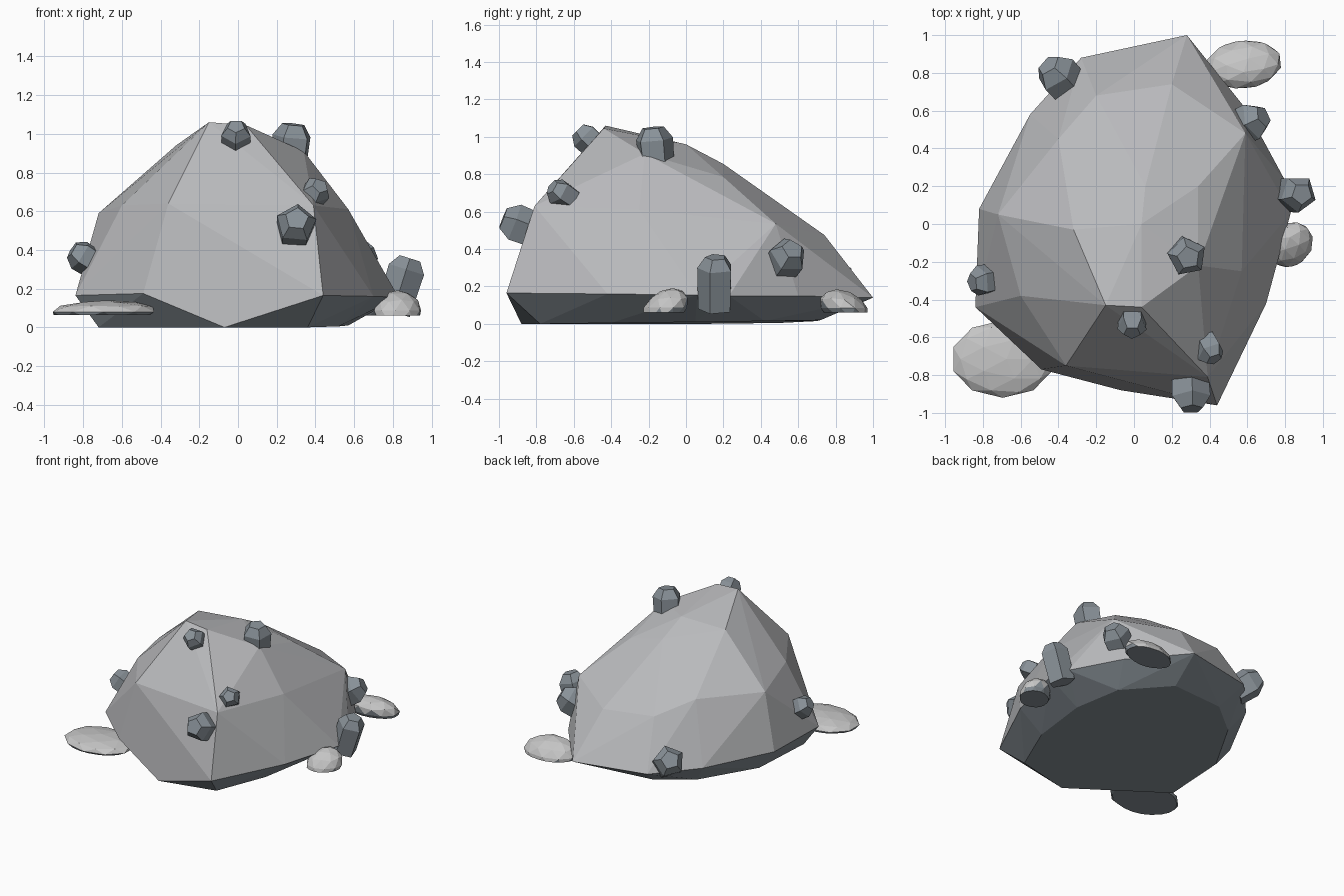
import bpy, bmesh, math
from mathutils import Vector, Matrix

if "Cube" in bpy.data.objects:
    bpy.data.objects.remove(bpy.data.objects["Cube"])


def material(name, rgb):
    m = bpy.data.materials.new(name)
    m.diffuse_color = (*rgb, 1)
    m.use_nodes = True
    m.node_tree.nodes["Principled BSDF"].inputs["Base Color"].default_value = m.diffuse_color
    return m


ROCK = material("rock grey", (0.485, 0.49, 0.505))
SLATE = material("slate blue grey", (0.25, 0.285, 0.315))
PALE = material("pale stone", (0.56, 0.56, 0.56))


def finish(bm, name, mat):
    """Make the object; faces that look downward are slate."""
    bmesh.ops.recalc_face_normals(bm, faces=bm.faces)
    bm.normal_update()
    for f in bm.faces:
        f.material_index = 1 if f.normal.z < -0.12 else 0
    me = bpy.data.meshes.new(name)
    bm.to_mesh(me)
    bm.free()
    me.materials.append(mat)
    me.materials.append(SLATE)
    ob = bpy.data.objects.new(name, me)
    bpy.context.collection.objects.link(ob)
    return ob


def hull(points, name, mat):
    bm = bmesh.new()
    for p in points:
        bm.verts.new(p)
    res = bmesh.ops.convex_hull(bm, input=bm.verts[:])
    junk = {g for g in res["geom_interior"] + res["geom_unused"]
            if isinstance(g, bmesh.types.BMVert)}
    bmesh.ops.delete(bm, geom=list(junk), context="VERTS")
    bmesh.ops.dissolve_limit(bm, angle_limit=math.radians(1.5),
                             verts=bm.verts[:], edges=bm.edges[:])
    return finish(bm, name, mat)


# Faceted boulder: crown, shoulders, rim and base
crown = [(-0.15, -0.43, 1.06), (0.04, -0.44, 1.045), (0.34, -0.22, 0.91),
         (-0.32, -0.03, 0.94), (0.04, 0.0, 0.96), (0.34, 0.2, 0.785),
         (0.06, 0.2, 0.855)]
shoulders = [(-0.36, -0.75, 0.64), (0.39, -0.81, 0.63), (-0.6, -0.38, 0.63),
             (-0.72, 0.05, 0.59), (-0.4, 0.45, 0.6), (-0.2, 0.68, 0.5),
             (0.2, 0.74, 0.475), (0.59, 0.48, 0.535), (0.57, -0.25, 0.61)]
rim = [(0.44, -0.96, 0.165), (-0.49, -0.77, 0.175), (-0.84, -0.44, 0.165),
       (-0.82, 0.08, 0.16), (-0.55, 0.58, 0.15), (-0.28, 0.88, 0.145),
       (0.28, 1.0, 0.14), (0.6, 0.6, 0.15), (0.8, 0.23, 0.15),
       (0.83, 0.06, 0.155), (0.7, -0.42, 0.16)]
base = [(-0.07, -0.88, 0), (-0.72, -0.43, 0), (-0.69, 0.08, 0),
        (-0.45, 0.5, 0.005), (-0.2, 0.7, 0.015), (0.22, 0.72, 0.02),
        (0.5, 0.42, 0.015), (0.57, 0.05, 0.01), (0.52, -0.4, 0.005),
        (0.36, -0.78, 0)]
hull(crown + shoulders + rim + base, "boulder", ROCK)


def crystal(name, centre, r, axis, tail, spin=0):
    """Pentagonal column with a chamfered tip."""
    pts = []
    for i in range(5):
        a = math.tau * i / 5 + math.pi / 2
        for rad, h in ((0.58, 0.8), (1.0, 0.2), (0.95, -tail)):
            pts.append(Vector((rad * math.cos(a), rad * math.sin(a), h)) * r)
    q = Vector(axis).to_track_quat("Z", "Y").to_matrix()
    q = q @ Matrix.Rotation(spin, 3, "Z")
    hull([q @ p + Vector(centre) for p in pts], name, SLATE)


# Crystals scattered over the boulder
crystals = [((-0.01, -0.53, 0.995), 0.08, (0, -0.72, 0.69), 0.9, 0.6),
            ((0.28, -0.17, 0.965), 0.105, (0.1, -0.1, 1), 0.9, -0.6),
            ((0.40, -0.67, 0.70), 0.077, (0.4, -0.75, 0.5), 0.9, 0.3),
            ((0.30, -0.90, 0.53), 0.107, (0.05, -0.9, 0.35), 1.0, -0.1),
            ((-0.80, -0.30, 0.365), 0.085, (-0.8, -0.15, 0.5), 1.0, 0.4),
            ((0.865, 0.16, 0.28), 0.10, (0.3, 0, 0.95), 2.1, 0.3),
            ((0.62, 0.54, 0.355), 0.105, (0.75, 0.35, 0.5), 1.0, 0.0),
            ((-0.40, 0.785, 0.24), 0.115, (-0.55, 0.6, 0.5), 1.0, 0.2)]
for i, c in enumerate(crystals):
    crystal(f"crystal_{i + 1}", *c)


def pebble(name, centre, size, turn, lean):
    """Low flat-bottomed dome with an off-centre top."""
    bm = bmesh.new()
    bmesh.ops.create_icosphere(bm, subdivisions=2, radius=1)
    cut = bmesh.ops.bisect_plane(bm, geom=bm.verts[:] + bm.edges[:] + bm.faces[:],
                                 plane_co=(0, 0, -0.25), plane_no=(0, 0, -1),
                                 clear_outer=True)
    rim_edges = [e for e in cut["geom_cut"] if isinstance(e, bmesh.types.BMEdge)]
    bmesh.ops.contextual_create(bm, geom=rim_edges)
    rot = Matrix.Rotation(turn, 3, "Z")
    for v in bm.verts:
        up = v.co.z + 0.25
        p = rot @ Vector((v.co.x * size[0], v.co.y * size[1], up * size[2]))
        v.co = p + Vector(centre) + Vector(lean) * up
    finish(bm, name, PALE)


# Flat pebbles around the foot
pebble("front_left_pebble", (-0.70, -0.715, 0.065), (0.275, 0.205, 0.06),
       0.0, (0.02, 0, 0))
pebble("right_pebble", (0.825, -0.12, 0.06), (0.13, 0.11, 0.105),
       0.6, (0, 0.04, 0))
pebble("back_right_pebble", (0.58, 0.855, 0.06), (0.205, 0.125, 0.10),
       0.1, (0, -0.04, 0))
